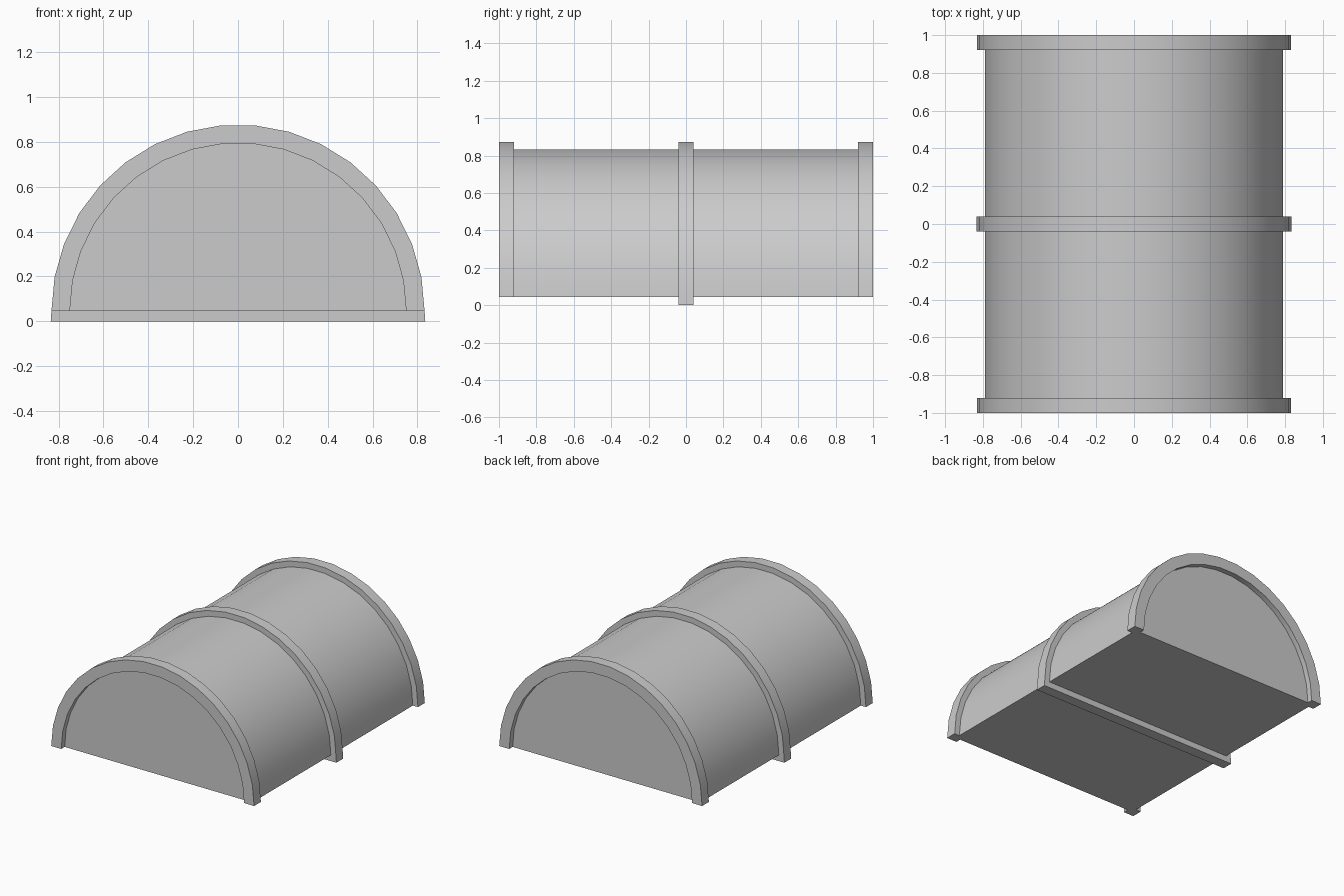
import bpy, bmesh, math

cube = bpy.data.objects.get("Cube")
if cube:
    bpy.data.objects.remove(cube, do_unlink=True)

SEGMENTS = 17
BASE = 0.045

grey = bpy.data.materials.new("plain grey")
grey.use_nodes = True
colour = (0.6, 0.6, 0.6, 1)
grey.diffuse_color = colour
grey.node_tree.nodes["Principled BSDF"].inputs["Base Color"].default_value = colour


def arc(radius):
    """Half circle from +x over the top to -x."""
    angles = [math.pi * i / SEGMENTS for i in range(SEGMENTS + 1)]
    return [(radius * math.cos(a), BASE + radius * math.sin(a)) for a in angles]


def extrude_profile(name, profile, y0, y1):
    """Sweep a closed x-z outline along y."""
    bm = bmesh.new()
    face = bm.faces.new([bm.verts.new((x, y0, z)) for x, z in profile])
    out = bmesh.ops.extrude_face_region(bm, geom=[face])
    moved = [v for v in out["geom"] if isinstance(v, bmesh.types.BMVert)]
    bmesh.ops.translate(bm, verts=moved, vec=(0, y1 - y0, 0))
    bmesh.ops.recalc_face_normals(bm, faces=bm.faces)
    mesh = bpy.data.meshes.new(name)
    bm.to_mesh(mesh)
    bm.free()
    mesh.materials.append(grey)
    obj = bpy.data.objects.new(name, mesh)
    bpy.context.collection.objects.link(obj)
    bpy.ops.object.select_all(action="DESELECT")
    obj.select_set(True)
    bpy.context.view_layer.objects.active = obj
    bpy.ops.object.shade_smooth_by_angle(angle=math.radians(30))
    return obj


# Vaulted body, its ends set back inside the rims
extrude_profile("vault_body", arc(0.79), -0.96, 0.96)

# Arched rims at both ends
rim = arc(0.832) + arc(0.75)[::-1]
extrude_profile("front_rim", rim, -1.0, -0.92)
extrude_profile("back_rim", rim, 0.92, 1.0)

# Solid middle band that reaches the ground
band = [(0.835, 0)] + arc(0.832) + [(-0.835, 0)]
extrude_profile("middle_band", band, -0.04, 0.04)
